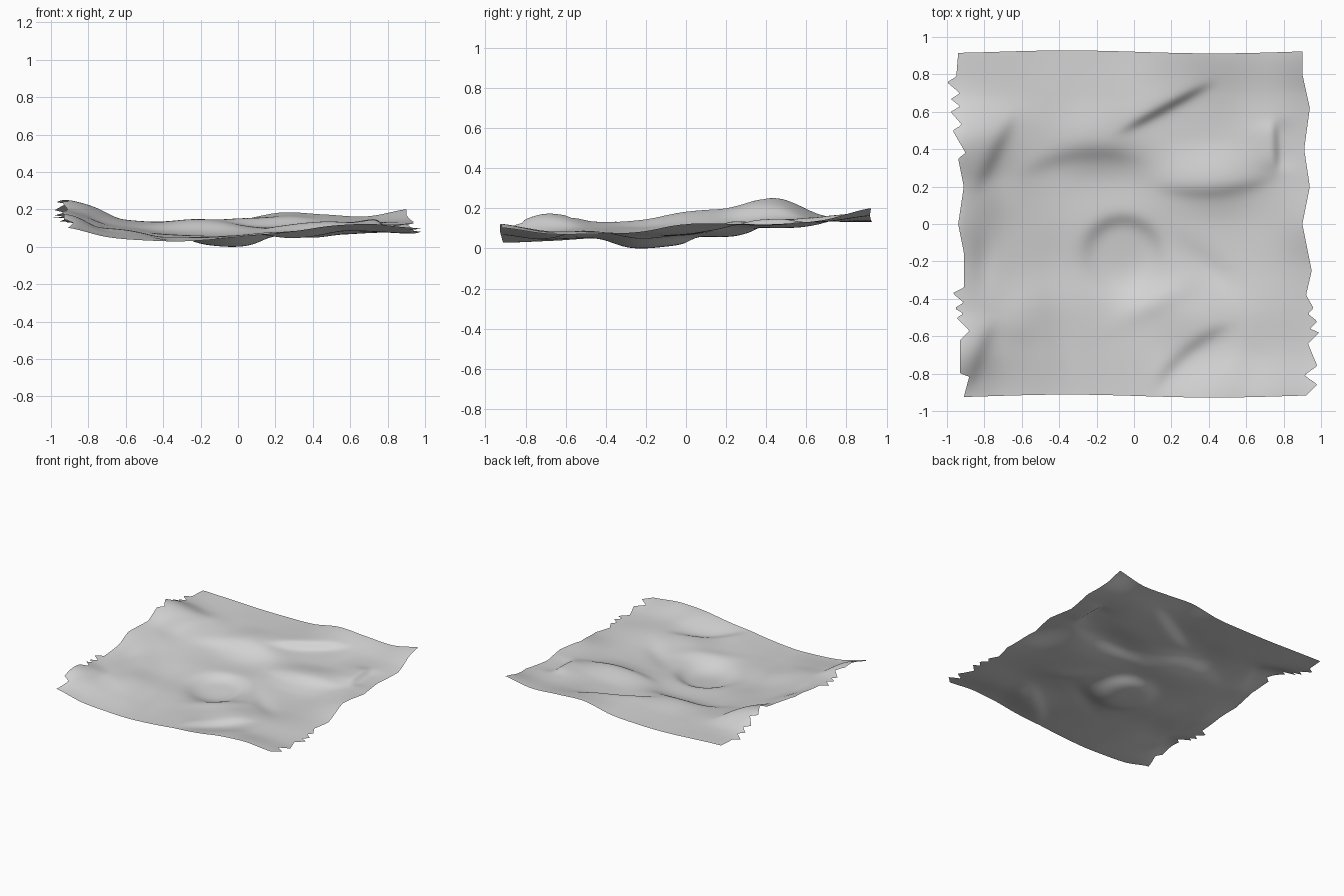
import bpy
import bmesh
import math

default_cube = bpy.data.objects.get("Cube")
if default_cube:
    bpy.data.objects.remove(default_cube, do_unlink=True)

# One plain grey material
grey = bpy.data.materials.new("pale_grey")
grey.use_nodes = True
colour = (0.66, 0.66, 0.66, 1)
grey.diffuse_color = colour
grey.node_tree.nodes["Principled BSDF"].inputs["Base Color"].default_value = colour

COLUMNS, ROWS = 140, 190
HALF = 0.92

# Evenly spaced cross-sections from back to front, heights in hundredths
SECTIONS = [
    (16, 15, 14, 14, 15, 19, 18, 17, 21),
    (17, 15, 14, 14, 15, 15, 14, 14, 15),
    (25, 18, 13, 14, 13, 11, 12, 14, 13),
    (21, 14, 10, 8, 8, 11, 13, 12, 13),
    (19, 11, 8, 7, 7, 8, 8, 9, 13),
    (15, 10, 6, 6, 5, 7, 7, 8, 9),
    (14, 10, 7, 6, 6, 8, 9, 9, 8),
    (17, 9, 6, 5, 6, 6, 8, 9, 8),
    (11, 6, 4, 4, 6, 9, 11, 13, 11),
]

# Ragged side edges as (y, x) outlines
LEFT_EDGE = [(-.92, -.91), (-.81, -.88), (-.8, -.93), (-.62, -.93), (-.57, -.88),
             (-.5, -.95), (-.48, -.91), (-.45, -.96), (-.42, -.91), (-.37, -.97),
             (-.34, -.91), (-.15, -.91), (0, -.94), (.2, -.91), (.35, -.94),
             (.38, -.9), (.5, -.97), (.53, -.92), (.6, -.98), (.63, -.93),
             (.67, -.98), (.7, -.93), (.76, -1), (.79, -.95), (.92, -.94)]
RIGHT_EDGE = [(-.92, .92), (-.86, .98), (-.81, .91), (-.76, .98), (-.64, .93),
              (-.58, .99), (-.56, .94), (-.52, .98), (-.48, .93), (-.45, .96),
              (-.38, .92), (-.25, .95), (0, .9), (.2, .94), (.4, .91),
              (.62, .94), (.8, .9), (.92, .9)]


def polyline(points, t):
    for (a, p), (b, q) in zip(points, points[1:]):
        if t <= b:
            return p + (q - p) * max(0, t - a) / (b - a)
    return points[-1][1]


def spline(values, t):
    """Smooth curve through evenly spaced values, t from 0 to 1."""
    last = len(values) - 1
    s = min(max(t, 0), 1) * last
    i = min(int(s), last - 1)
    f = s - i
    a, b, c, d = (values[min(max(k, 0), last)] for k in range(i - 1, i + 3))
    return b + f * ((c - a) + f * ((2 * a - 5 * b + 4 * c - d)
                                   + f * (3 * (b - c) + d - a))) / 2


def local(x, y, cx, cy, rx, ry, turn):
    """Coordinates along and across a turned, scaled feature."""
    c, s = math.cos(turn), math.sin(turn)
    return (((x - cx) * c + (y - cy) * s) / rx,
            ((y - cy) * c - (x - cx) * s) / ry)


def bump(x, y, cx, cy, rx, ry, height, turn):
    u, v = local(x, y, cx, cy, rx, ry, turn)
    return height * math.exp(-u * u - v * v)


def step(x, y, cx, cy, length, width, height, turn, bend=0):
    """Short curved scarp: raised on one side of its line, lowered on the other."""
    u, v = local(x, y, cx, cy, length, width, turn)
    v -= bend * u * u
    return height * math.tanh(v * 2) * math.exp(-u ** 4 - v * v / 6)


def height(x, y):
    tx, ty = (x / HALF + 1) / 2, (1 - y / HALF) / 2
    z = spline([spline(row, tx) for row in SECTIONS], ty) / 100
    # Central hollow with a steep curved back wall and a raised front rim
    r = math.hypot((x + .06) / .19, (y + .17) / .19)
    steepness = 7 + 2 * math.tanh((y + .12) / .12)
    z -= .044 / (1 + math.exp((r - 1) * steepness))
    z += bump(x, y, .1, -.42, .2, .07, .012, .5)
    # Scarps and terraces
    z += step(x, y, .17, .62, .24, .05, .02, .5)
    z += step(x, y, -.28, .37, .28, .1, .015, .1, -.5)
    z += step(x, y, .45, .17, .3, .08, .013, .1, .6)
    z += step(x, y, .76, .42, .12, .04, .016, 1.6)
    z += step(x, y, -.74, .38, .2, .08, .018, 1.1)
    z += step(x, y, .28, -.68, .24, .08, .017, .7, -.4)
    z += step(x, y, -.82, -.7, .17, .08, .014, 1.2)
    # Soft wrinkles
    z += bump(x, y, .52, -.76, .1, .2, .014, -.3)
    z += bump(x, y, -.6, -.5, .12, .2, .012, -.4)
    z += bump(x, y, -.38, -.6, .08, .25, -.01, .2)
    z += bump(x, y, .38, -.22, .2, .07, -.014, -.7)
    z += bump(x, y, -.8, -.2, .06, .15, -.012, 0)
    return z


# Crumpled sheet: one open grid trimmed to the ragged outline
bm = bmesh.new()
grid = []
for j in range(ROWS + 1):
    y0 = -HALF + 2 * HALF * j / ROWS
    left, right = polyline(LEFT_EDGE, y0), polyline(RIGHT_EDGE, y0)
    row = []
    for i in range(COLUMNS + 1):
        x0 = -HALF + 2 * HALF * i / COLUMNS
        side = left + HALF if x0 < 0 else right - HALF
        x = x0 + side * max(0, (abs(x0) / HALF - .85) / .15) ** 2
        y = y0 + .012 * math.sin(4 * x0 + 3) * abs(y0) ** 5
        row.append(bm.verts.new((x, y, height(x, y0))))
    grid.append(row)
for lower, upper in zip(grid, grid[1:]):
    for i in range(COLUMNS):
        bm.faces.new((lower[i], lower[i + 1], upper[i + 1], upper[i]))

# Rest the lowest point on the ground
floor = min(v.co.z for v in bm.verts)
for v in bm.verts:
    v.co.z -= floor
for f in bm.faces:
    f.smooth = True
mesh = bpy.data.meshes.new("crumpled_sheet")
bm.to_mesh(mesh)
bm.free()
mesh.materials.append(grey)
sheet = bpy.data.objects.new("crumpled_sheet", mesh)
bpy.context.scene.collection.objects.link(sheet)
